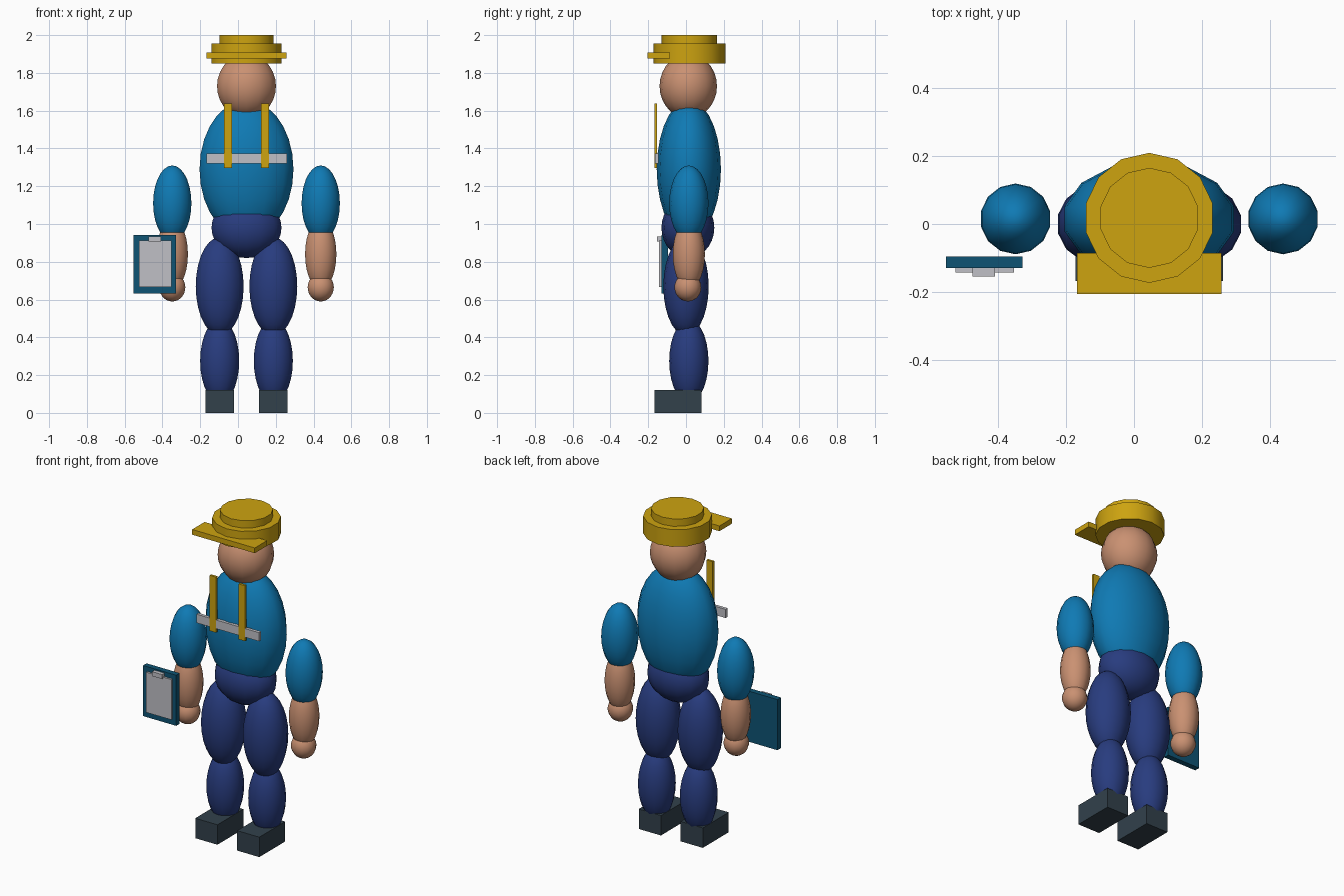
import bpy
import bmesh
from mathutils import Matrix

cube = bpy.data.objects.get("Cube")
if cube:
    bpy.data.objects.remove(cube, do_unlink=True)

# Body axis
CX, CY = 0.045, 0.015


def material(name, rgb):
    lin = [((c / 255 + 0.055) / 1.055) ** 2.4 for c in rgb] + [1.0]
    m = bpy.data.materials.new(name)
    m.use_nodes = True
    m.diffuse_color = lin
    m.node_tree.nodes["Principled BSDF"].inputs["Base Color"].default_value = lin
    return m


yellow = material("safety yellow", (205, 163, 16))
blue = material("shirt blue", (15, 122, 180))
navy = material("trouser navy", (40, 60, 127))
skin = material("skin", (202, 145, 114))
silver = material("light grey", (192, 192, 198))
slate = material("shoe slate", (50, 65, 75))
teal = material("board teal", (14, 84, 116))


def finish(name, bm, mat, smooth=None):
    mesh = bpy.data.meshes.new(name)
    bm.to_mesh(mesh)
    bm.free()
    mesh.materials.append(mat)
    obj = bpy.data.objects.new(name, mesh)
    bpy.context.collection.objects.link(obj)
    if smooth == "all":
        mesh.polygons.foreach_set("use_smooth", [True] * len(mesh.polygons))
    elif smooth == "angle":
        bpy.ops.object.select_all(action="DESELECT")
        obj.select_set(True)
        bpy.context.view_layer.objects.active = obj
        bpy.ops.object.shade_smooth_by_angle()
    return obj


def ellipsoid(name, centre, radii, mat):
    bm = bmesh.new()
    bmesh.ops.create_uvsphere(bm, u_segments=14, v_segments=14, radius=1)
    bm.transform(Matrix.Translation(centre) @ Matrix.Diagonal((*radii, 1)))
    return finish(name, bm, mat, "all")


def box(name, xs, ys, zs, mat):
    bm = bmesh.new()
    bmesh.ops.create_cube(bm, size=1)
    spans = (xs, ys, zs)
    bm.transform(Matrix.Translation([(a + b) / 2 for a, b in spans])
                 @ Matrix.Diagonal([b - a for a, b in spans] + [1]))
    return finish(name, bm, mat)


def disc(name, radius, z0, z1, mat):
    bm = bmesh.new()
    bmesh.ops.create_cone(bm, cap_ends=True, segments=14, radius1=radius,
                          radius2=radius, depth=z1 - z0)
    bm.transform(Matrix.Translation((CX, CY + 0.003, (z0 + z1) / 2)))
    return finish(name, bm, mat, "angle")


# Trunk and head
ellipsoid("hips", (CX, CY - 0.005, 0.98), (0.19, 0.14, 0.16), navy)
ellipsoid("torso", (CX, CY, 1.29), (0.255, 0.17, 0.365), blue)
ellipsoid("head", (CX, CY - 0.003, 1.73), (0.16, 0.152, 0.17), skin)

# Hard hat
disc("hat_band", 0.191, 1.85, 1.955, yellow)
disc("hat_crown", 0.147, 1.955, 2.0, yellow)
box("hat_brim", (CX - 0.212, CX + 0.212), (-0.205, -0.085), (1.875, 1.907), yellow)

# Limbs and vest straps, one per side
for side, s in (("left", 1), ("right", -1)):
    arm_x = CX + s * 0.393
    leg_x = CX + s * 0.142
    ellipsoid(side + "_upper_arm", (arm_x, CY, 1.11), (0.104, 0.104, 0.2), blue)
    ellipsoid(side + "_forearm", (arm_x, CY, 0.84), (0.085, 0.085, 0.185), skin)
    ellipsoid(side + "_hand", (arm_x, CY - 0.005, 0.665), (0.071, 0.071, 0.075), skin)
    ellipsoid(side + "_thigh", (leg_x, CY - 0.015, 0.67), (0.13, 0.12, 0.26), navy)
    ellipsoid(side + "_shin", (leg_x, CY, 0.275), (0.106, 0.104, 0.22), navy)
    box(side + "_shoe", (leg_x - 0.075, leg_x + 0.075), (-0.168, 0.083), (0, 0.122), slate)
    strap_x = CX + s * 0.098
    box(side + "_strap", (strap_x - 0.021, strap_x + 0.021), (-0.168, -0.153),
        (1.297, 1.637), yellow)

# Chest band
box("chest_band", (CX - 0.212, CX + 0.214), (-0.165, -0.145), (1.32, 1.373), silver)

# Clipboard
box("clipboard", (-0.553, -0.328), (-0.13, -0.096), (0.632, 0.942), teal)
box("clipboard_paper", (-0.524, -0.353), (-0.142, -0.13), (0.667, 0.913), silver)
box("clipboard_clip", (-0.474, -0.408), (-0.154, -0.13), (0.907, 0.934), silver)
